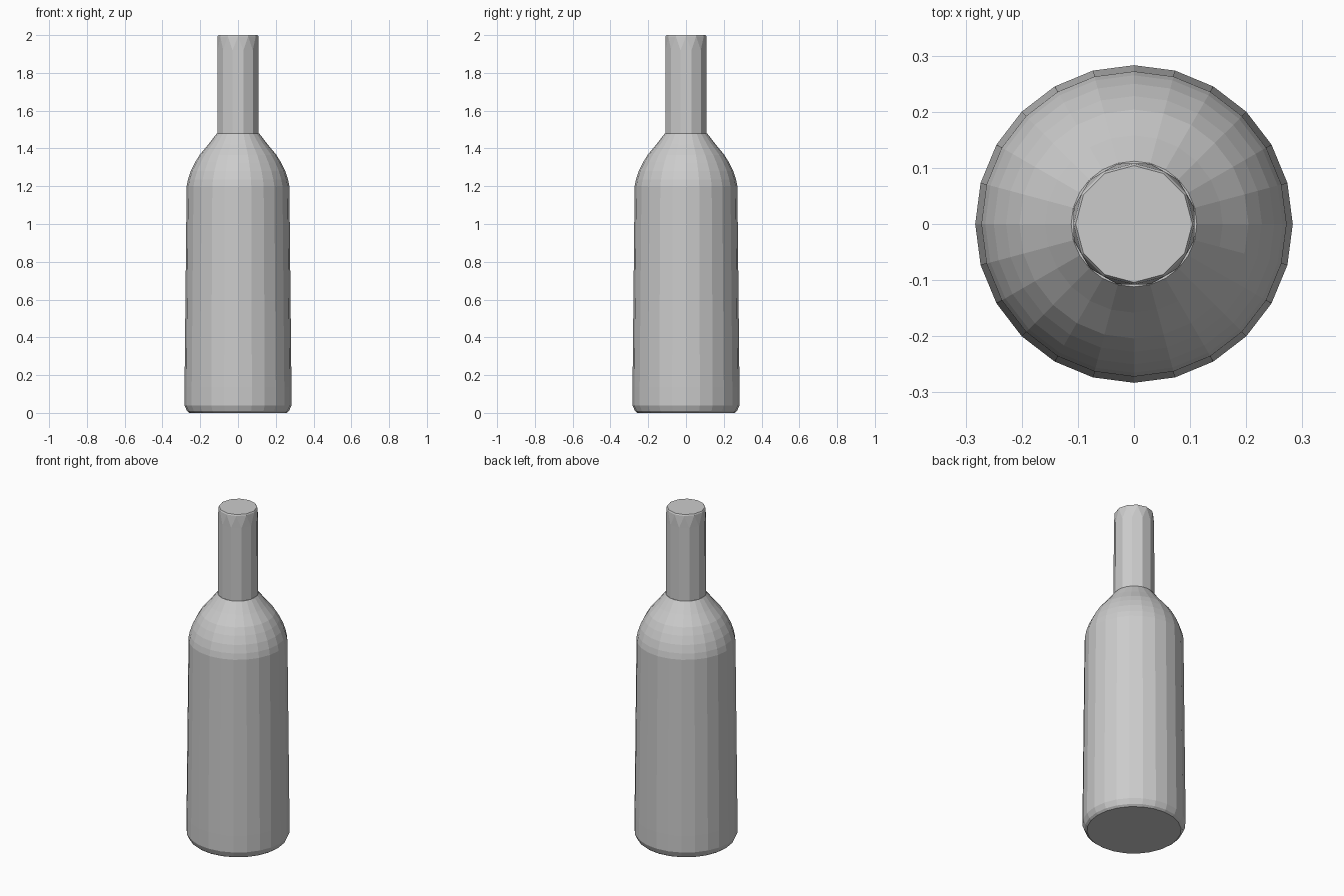
import bpy, bmesh, math

if "Cube" in bpy.data.objects:
    bpy.data.objects.remove(bpy.data.objects["Cube"], do_unlink=True)

# Single plain grey
grey = bpy.data.materials.new("plain grey")
grey.use_nodes = True
colour = (0.6, 0.6, 0.6, 1)
grey.diffuse_color = colour
grey.node_tree.nodes["Principled BSDF"].inputs["Base Color"].default_value = colour


def lathe(name, sides, rings):
    """Closed solid from rings of (radius, height, turn), turn in side steps."""
    bm = bmesh.new()
    loops = []
    for radius, z, turn in rings:
        angles = [math.tau * (i + turn) / sides for i in range(sides)]
        loops.append([bm.verts.new((radius * math.cos(a), radius * math.sin(a), z))
                      for a in angles])
    for k, (low, high) in enumerate(zip(loops, loops[1:])):
        twisted = rings[k][2] != rings[k + 1][2]
        for i in range(sides):
            j = (i + 1) % sides
            if twisted:
                # Alternate triangles between staggered rings
                bm.faces.new((low[i], high[j], high[i]))
                bm.faces.new((low[i], low[j], high[j]))
            else:
                bm.faces.new((low[i], low[j], high[j], high[i]))
    bm.faces.new(loops[0][::-1])
    bm.faces.new(loops[-1])
    bmesh.ops.recalc_face_normals(bm, faces=bm.faces)
    mesh = bpy.data.meshes.new(name)
    bm.to_mesh(mesh)
    bm.free()
    mesh.materials.append(grey)
    obj = bpy.data.objects.new(name, mesh)
    bpy.context.collection.objects.link(obj)
    return obj


# Body: rounded foot, slightly tapering wall, domed shoulder
profile = [(0.258, 0), (0.27, 0.01), (0.283, 0.04), (0.283, 0.14),
           (0.272, 1.2), (0.265, 1.235), (0.25, 1.28), (0.228, 1.325),
           (0.204, 1.365), (0.158, 1.42), (0.112, 1.48)]
lathe("bottle_body", 24, [(r, z, 0) for r, z in profile])

# Neck: twelve-sided, with a staggered chamfer at the rim
lathe("bottle_neck", 12, [(0.112, 1.47, 0.5), (0.111, 1.92, 0.5),
                          (0.108, 1.993, 0), (0.104, 2.0, 0)])
